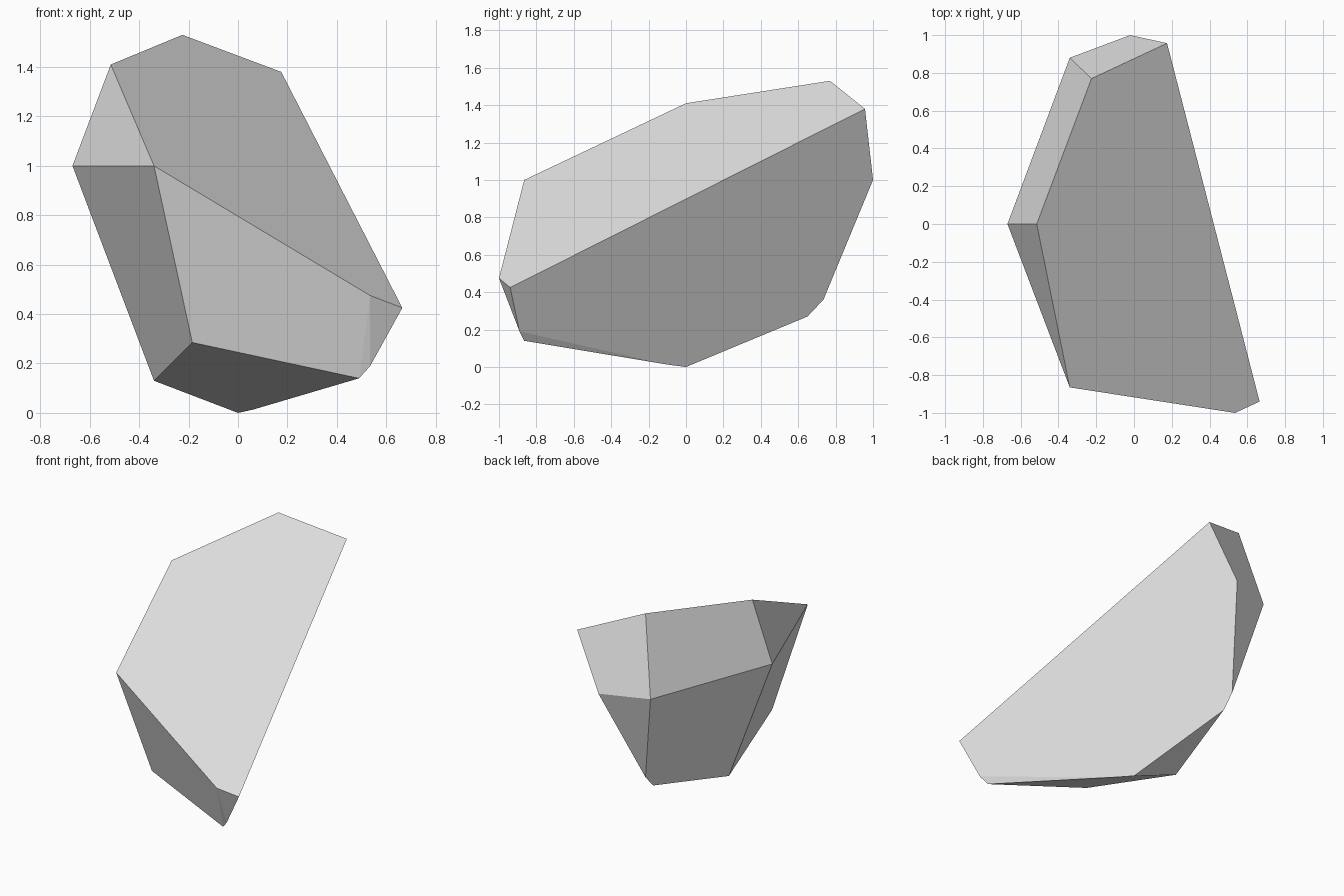
import bpy, bmesh, math

cube = bpy.data.objects.get("Cube")
if cube:
    bpy.data.objects.remove(cube, do_unlink=True)

# Stone colour
stone = bpy.data.materials.new("stone_grey")
stone.use_nodes = True
grey = (0.8, 0.8, 0.8, 1.0)
stone.diffuse_color = grey
stone.node_tree.nodes["Principled BSDF"].inputs["Base Color"].default_value = grey

# Corners of the flat-cut stone
upper_rim = [(-0.515, 0, 1.41), (-0.225, 0.77, 1.53), (0.175, 0.957, 1.38),
             (0.665, -0.94, 0.425), (0.535, -1, 0.475), (-0.34, -0.865, 1)]
waist = [(-0.67, 0, 1), (-0.34, 0.88, 1), (-0.02, 1, 1)]
underside = [(-0.2, 0.735, 0.36), (-0.2, 0.65, 0.27), (-0.34, 0.01, 0.13),
             (-0.185, -0.69, 0.285), (0, 0, 0), (0.06, -0.1, 0.013),
             (0.49, -0.865, 0.14), (0.535, -0.89, 0.19)]

# Wrap the corners in a hull and merge nearly coplanar triangles into facets
bm = bmesh.new()
for corner in upper_rim + waist + underside:
    bm.verts.new(corner)
hull = bmesh.ops.convex_hull(bm, input=bm.verts[:])
loose = [v for v in bm.verts if not v.link_faces]
bmesh.ops.delete(bm, geom=loose, context='VERTS')
bmesh.ops.dissolve_limit(bm, angle_limit=math.radians(6),
                         verts=bm.verts[:], edges=bm.edges[:])
bmesh.ops.recalc_face_normals(bm, faces=bm.faces[:])

mesh = bpy.data.meshes.new("rock")
bm.to_mesh(mesh)
bm.free()
mesh.materials.append(stone)
rock = bpy.data.objects.new("rock", mesh)
bpy.context.collection.objects.link(rock)
